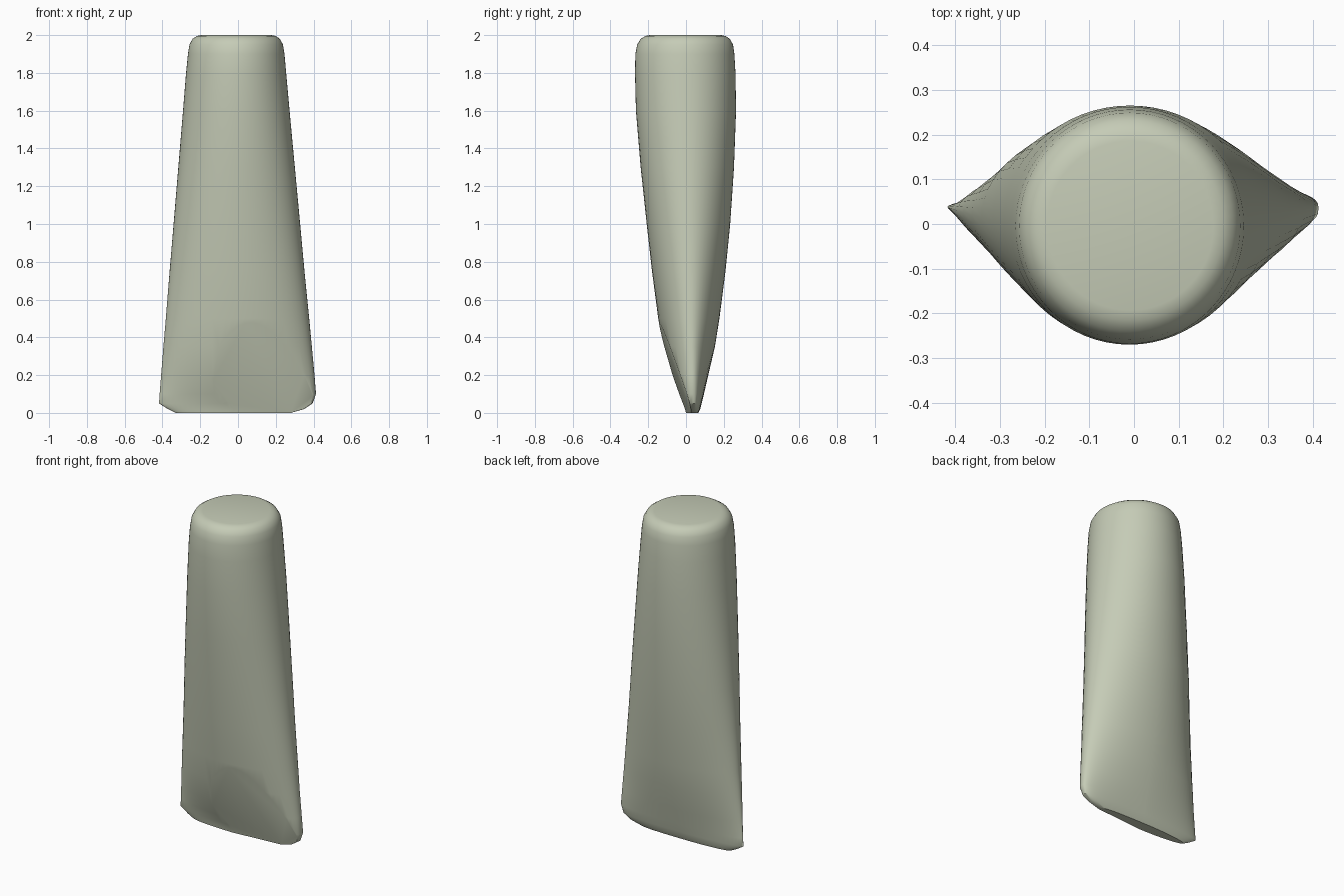
import bpy
import bmesh
import math
from mathutils import Vector

old = bpy.data.objects.get("Cube")
if old:
    bpy.data.objects.remove(old, do_unlink=True)

# Single stone-coloured material
stone = bpy.data.materials.new("pale_grey_green")
stone.use_nodes = True
colour = (0.56, 0.60, 0.47, 1)
stone.diffuse_color = colour
bsdf = stone.node_tree.nodes["Principled BSDF"]
bsdf.inputs["Base Color"].default_value = colour
bsdf.inputs["Roughness"].default_value = 0.8

# Cross-sections: z, left x, right x, front y, back y, end y, left power, right power
SECTIONS = [
    (0.00, -0.33, 0.28, 0.00, 0.065, 0.035, 2.0, 3.0),
    (0.02, -0.37, 0.35, -0.005, 0.075, 0.036, 1.9, 3.0),
    (0.05, -0.418, 0.395, -0.017, 0.083, 0.038, 1.6, 3.0),
    (0.10, -0.415, 0.413, -0.04, 0.095, 0.036, 1.6, 2.6),
    (0.20, -0.407, 0.405, -0.083, 0.118, 0.034, 1.7, 2.2),
    (0.35, -0.395, 0.391, -0.122, 0.153, 0.030, 1.8, 2.0),
    (0.50, -0.382, 0.377, -0.147, 0.177, 0.026, 1.85, 2.0),
    (0.75, -0.362, 0.352, -0.180, 0.209, 0.020, 1.9, 2.0),
    (1.00, -0.341, 0.329, -0.208, 0.234, 0.015, 2.0, 2.0),
    (1.30, -0.316, 0.301, -0.240, 0.254, 0.008, 2.0, 2.0),
    (1.60, -0.291, 0.273, -0.265, 0.265, 0.002, 2.0, 2.0),
    (1.80, -0.275, 0.255, -0.270, 0.262, -0.003, 2.0, 2.0),
    (1.90, -0.265, 0.246, -0.268, 0.256, -0.004, 2.0, 2.0),
    (1.95, -0.257, 0.238, -0.258, 0.249, -0.004, 2.0, 2.0),
    (1.98, -0.241, 0.222, -0.240, 0.232, -0.004, 2.0, 2.0),
    (1.995, -0.218, 0.200, -0.216, 0.209, -0.004, 2.0, 2.0),
    (2.00, -0.195, 0.178, -0.193, 0.186, -0.004, 2.0, 2.0),
]
SIDES = 64


def section_ring(bm, z, left, right, front, back, end_y, p_left, p_right):
    """One closed ring whose ends can be pointed (low power) or blunt (high power)."""
    middle = (left + right) / 2
    ring = []
    for i in range(SIDES):
        a = 2 * math.pi * i / SIDES
        c, s = math.cos(a), math.sin(a)
        p = p_right if c > 0 else p_left
        x = middle + math.copysign(abs(c) ** (2 / p), c) * (right - left) / 2
        depth = (back - end_y) if s > 0 else (end_y - front)
        y = end_y + math.copysign(abs(s) ** (2 / p), s) * depth
        ring.append(bm.verts.new((x, y, z)))
    return ring


# Tapered body: round butt on top flattening to a blade edge
bm = bmesh.new()
rings = [section_ring(bm, *s) for s in SECTIONS]
for low, high in zip(rings, rings[1:]):
    for i in range(SIDES):
        j = (i + 1) % SIDES
        bm.faces.new((low[i], low[j], high[j], high[i]))
bm.faces.new(rings[0][::-1])
bm.faces.new(rings[-1])

# Ground bevel on the front of the blade
a, b, c = Vector((-0.17, -0.114, 0.33)), Vector((0.18, -0.138, 0.50)), Vector((0.0, 0.0, 0.01))
normal = (b - a).cross(c - a).normalized()
if normal.y > 0:
    normal.negate()
cut = bmesh.ops.bisect_plane(bm, geom=bm.verts[:] + bm.edges[:] + bm.faces[:],
                             plane_co=a, plane_no=normal, clear_outer=True)
edges = [e for e in cut["geom_cut"] if isinstance(e, bmesh.types.BMEdge)]
bmesh.ops.holes_fill(bm, edges=edges, sides=0)
bmesh.ops.recalc_face_normals(bm, faces=bm.faces[:])

mesh = bpy.data.meshes.new("chisel_body")
bm.to_mesh(mesh)
bm.free()
mesh.materials.append(stone)
body = bpy.data.objects.new("chisel_body", mesh)
bpy.context.collection.objects.link(body)

# Smooth shading with the tip edges kept sharp
bpy.ops.object.select_all(action="DESELECT")
body.select_set(True)
bpy.context.view_layer.objects.active = body
bpy.ops.object.shade_smooth_by_angle(angle=math.radians(35))
